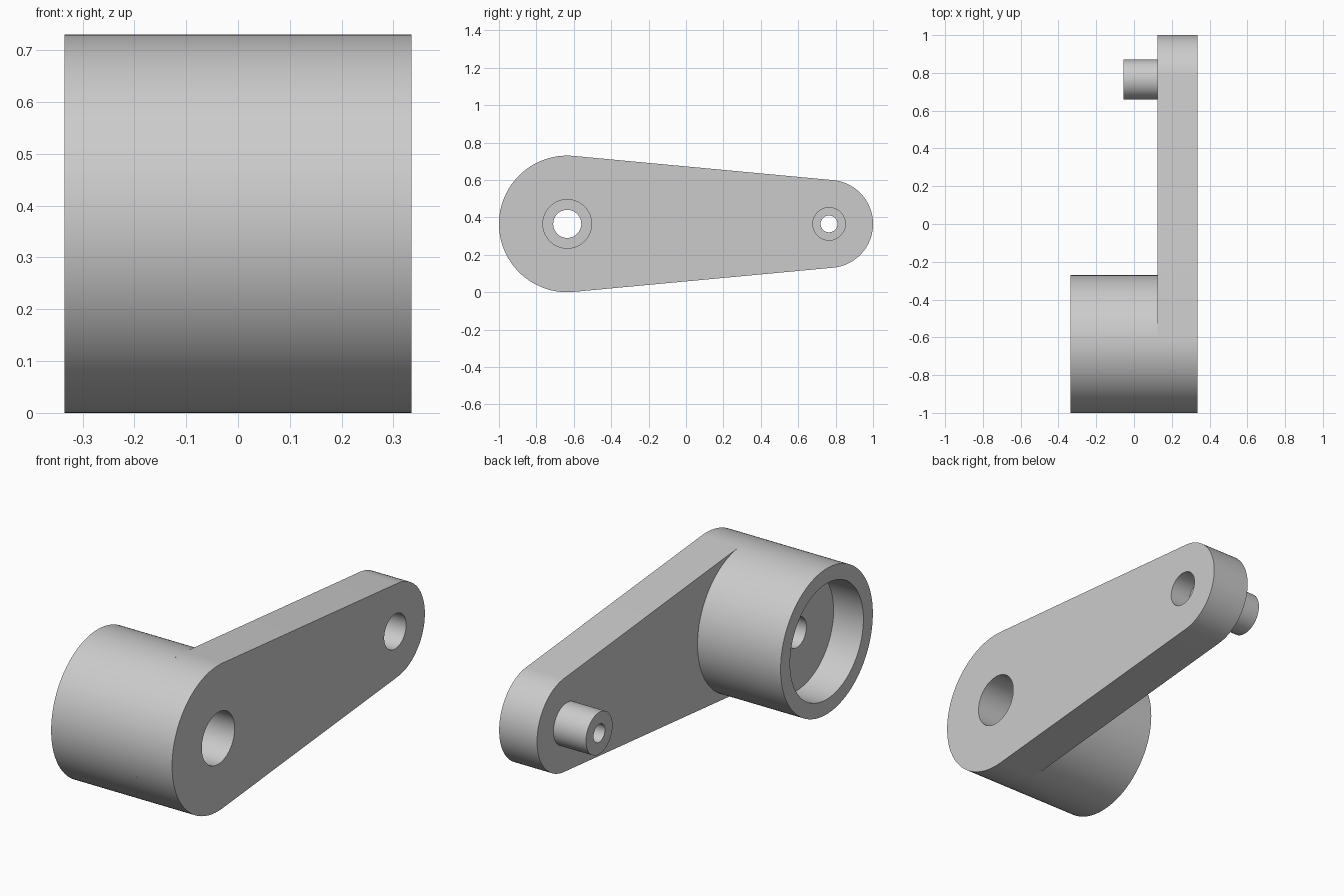
import bpy
import bmesh
from math import pi, cos, sin, asin

if "Cube" in bpy.data.objects:
    bpy.data.objects.remove(bpy.data.objects["Cube"])

SEGMENTS = 128
AXIS_Z = 0.365
HUB_Y, HUB_R = -0.635, 0.365
TIP_Y, TIP_R = 0.765, 0.235
INNER_X, OUTER_X = 0.125, 0.335      # the two flat faces of the arm
HUB_BORE, PIN_R, PIN_BORE = 0.13, 0.105, 0.087

grey = bpy.data.materials.new("plain grey")
grey.use_nodes = True
colour = (0.6, 0.6, 0.6, 1)
grey.diffuse_color = colour
grey.node_tree.nodes["Principled BSDF"].inputs["Base Color"].default_value = colour


def arc(y, r, start, end, steps):
    """Points (y, z) along an arc about a cross axis of the arm."""
    angles = [start + (end - start) * i / steps for i in range(steps + 1)]
    return [(y + r * cos(a), AXIS_Z + r * sin(a)) for a in angles]


def circle(y, r):
    return arc(y, r, 0, 2 * pi, SEGMENTS)[:-1]


def finish(name, bm):
    mesh = bpy.data.meshes.new(name)
    bm.to_mesh(mesh)
    bm.free()
    mesh.materials.append(grey)
    obj = bpy.data.objects.new(name, mesh)
    bpy.context.collection.objects.link(obj)
    bpy.ops.object.select_all(action="DESELECT")
    obj.select_set(True)
    bpy.context.view_layer.objects.active = obj
    bpy.ops.object.shade_smooth_by_angle(angle=pi / 6)


def lathe(name, y, profile):
    """Turn an (x, radius) profile about the cross axis at y."""
    bm = bmesh.new()
    rings = [[bm.verts.new((x, *p)) for p in circle(y, r)] for x, r in profile]
    for a, b in zip(rings, rings[1:]):
        for i in range(SEGMENTS):
            j = (i + 1) % SEGMENTS
            bm.faces.new((a[i], b[i], b[j], a[j]))
    finish(name, bm)


def flat_face(bm, x, loops, facing):
    """Fill an outline with holes, facing along +x or -x."""
    edges = []
    for loop in loops:
        verts = [bm.verts.new((x, *p)) for p in loop]
        edges += [bm.edges.new((v, verts[i - 1])) for i, v in enumerate(verts)]
    filled = bmesh.ops.triangle_fill(bm, edges=edges, use_beauty=True)
    for face in filled["geom"]:
        if isinstance(face, bmesh.types.BMFace):
            face.normal_update()
            if face.normal.x * facing < 0:
                face.normal_flip()


# Tapered arm: two arcs joined by tangent lines
tangent = pi / 2 - asin((HUB_R - TIP_R) / (TIP_Y - HUB_Y))
tip_arc = arc(TIP_Y, TIP_R, -tangent, tangent, 64)
hub_arc = arc(HUB_Y, HUB_R, tangent, 2 * pi - tangent, 64)
outline = tip_arc + hub_arc

bm = bmesh.new()
near = [bm.verts.new((INNER_X, *p)) for p in outline]
far = [bm.verts.new((OUTER_X, *p)) for p in outline]
for i in range(len(outline)):
    bm.faces.new((near[i - 1], near[i], far[i], far[i - 1]))
flat_face(bm, OUTER_X, [outline, circle(HUB_Y, HUB_BORE),
                        circle(TIP_Y, PIN_BORE)], 1)
# The inner face stops where the hub begins
hub_cut = arc(HUB_Y, HUB_R, tangent, -tangent, 64)
flat_face(bm, INNER_X, [tip_arc + hub_cut, circle(TIP_Y, PIN_R)], -1)
bmesh.ops.remove_doubles(bm, verts=bm.verts, dist=0.0001)
finish("arm", bm)

# Cupped hub with a stepped bore through the arm
lathe("hub", HUB_Y, [(INNER_X, HUB_R), (-0.335, HUB_R), (-0.335, 0.29),
                     (-0.17, 0.29), (-0.17, 0.075), (0.085, 0.075),
                     (0.085, HUB_BORE), (OUTER_X, HUB_BORE)])

# Hollow pin at the narrow end, with its counterbore
lathe("pin", TIP_Y, [(INNER_X, PIN_R), (-0.055, PIN_R), (-0.055, 0.045),
                     (0.225, 0.045), (0.225, PIN_BORE), (OUTER_X, PIN_BORE)])
